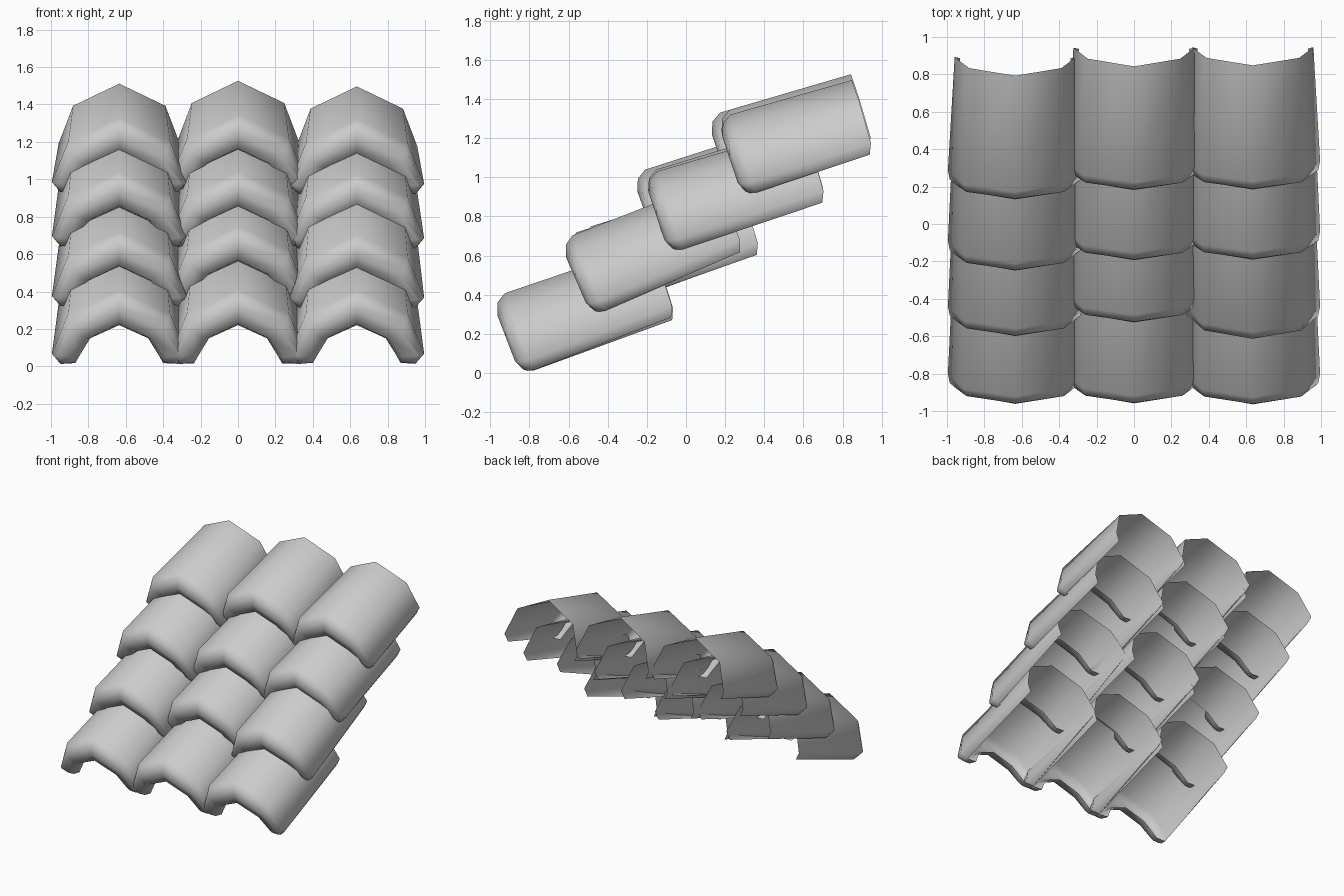
import bpy, bmesh
from math import sin, cos, radians

if "Cube" in bpy.data.objects:
    bpy.data.objects.remove(bpy.data.objects["Cube"])


def ring(pts):
    """Mirror a half profile (apex to foot) into a full arch."""
    return [(-x, u, v) for x, u, v in reversed(pts[1:])] + pts


def tile(name, x0, y0, z0, tilt, length):
    # half profiles as (x, distance along slope, height): inner lip to back end
    sections = [
        [(0, .075, .22), (.155, .075, .145), (.21, .075, .05), (.235, .075, .003)],
        [(0, .015, .25), (.17, .015, .165), (.24, .015, .06), (.25, .025, .025)],
        [(0, .0, .33), (.235, .0, .21), (.325, .0, .075), (.30, .025, .022)],
        [(0, .025, .39), (.26, .02, .265), (.35, .02, .065), (.312, .04, .01)],
        [(0, .075, .42), (.272, .07, .29), (.36, .07, .058), (.315, .075, .0)],
        [(0, length, .39), (.247, length, .265), (.324, length - .01, .055),
         (.295, length - .035, .0)],
    ]
    bm = bmesh.new()
    c, s = cos(radians(tilt)), sin(radians(tilt))
    rings = [[bm.verts.new((x0 + x, y0 + u * c - v * s, z0 + u * s + v * c))
              for x, u, v in ring(sec)] for sec in sections]
    for a, b in zip(rings, rings[1:]):
        for i in range(len(a) - 1):
            bm.faces.new((a[i], a[i + 1], b[i + 1], b[i]))
    # close the foot of the rolled lip on both sides
    for i in (0, -1):
        bm.faces.new([r[i] for r in rings[:5]])
    bmesh.ops.recalc_face_normals(bm, faces=bm.faces)
    # orient the shell outward
    top = max(bm.faces, key=lambda f: f.calc_area())
    if top.normal.z < 0:
        bmesh.ops.reverse_faces(bm, faces=bm.faces)
    for f in bm.faces:
        f.smooth = True
    me = bpy.data.meshes.new(name)
    bm.to_mesh(me)
    bm.free()
    ob = bpy.data.objects.new(name, me)
    bpy.context.collection.objects.link(ob)


# columns of slightly unevenly laid tiles: (y shift, z shift, tilt) per row
columns = {
    "left": (-.635, [(0, 0, 20.5), (.36, .31, 20), (.71, .63, 20), (1.085, .92, 19)]),
    "middle": (0, [(0, 0, 20), (.43, .34, 19.5), (.76, .63, 19), (1.135, .935, 19)]),
    "right": (.635, [(0, 0, 21), (.365, .30, 23.5), (.76, .62, 18.5), (1.135, .91, 18.5)]),
}
for col, (x, rows) in columns.items():
    for r, (dy, dz, tilt) in enumerate(rows):
        tile(f"roof_tile_{col}_{r + 1}", x, -.846 + dy, -.012 + dz, tilt,
             .72 if r == 3 else .86)
